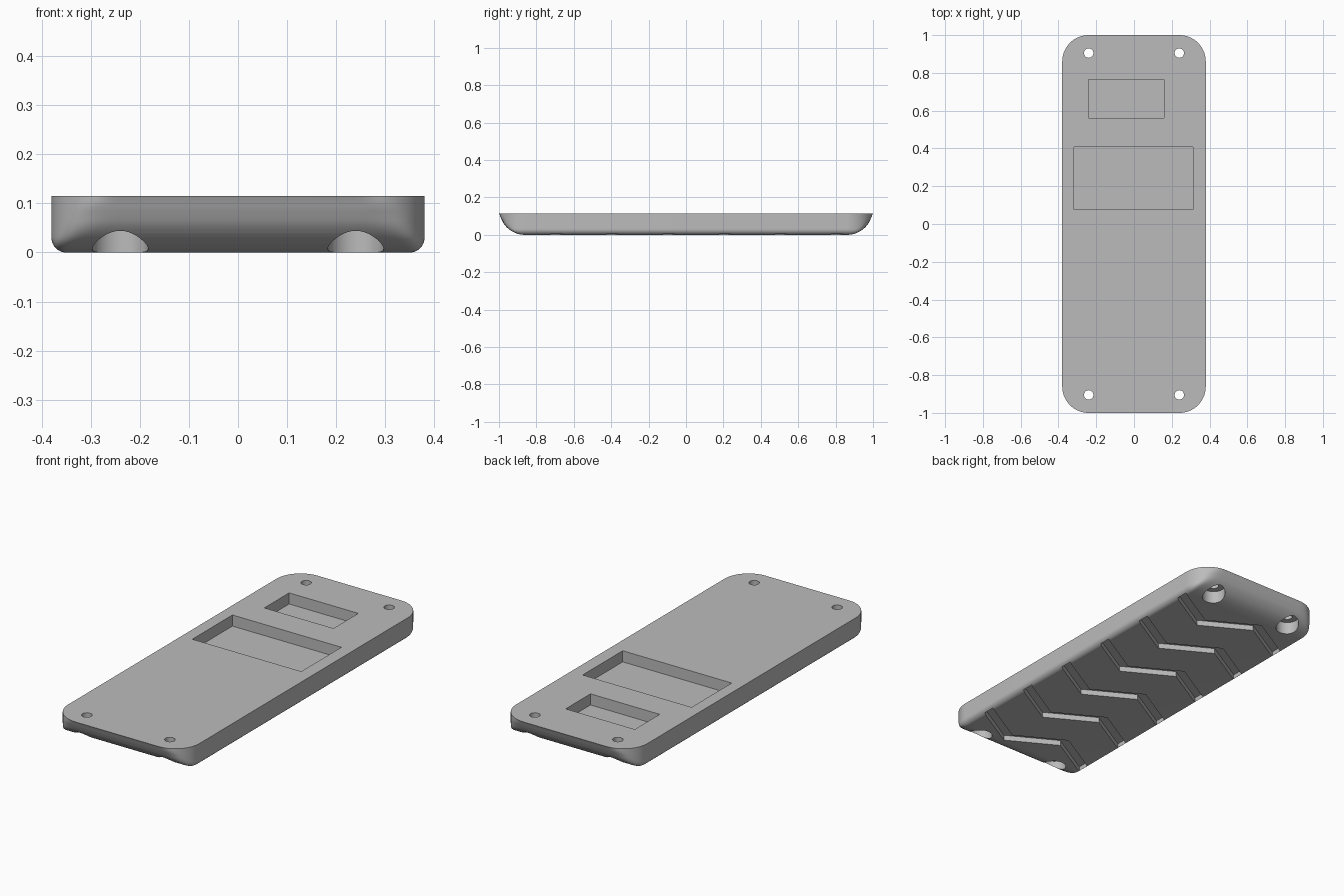
import bpy, bmesh, math

if "Cube" in bpy.data.objects:
    bpy.data.objects.remove(bpy.data.objects["Cube"], do_unlink=True)

HALF_W, HEIGHT, R, FILLET = 0.38, 0.115, 0.14, 0.03

grey = bpy.data.materials.new("plain_grey")
grey.use_nodes = True
colour = (0.5, 0.5, 0.5, 1)
grey.diffuse_color = colour
grey.node_tree.nodes["Principled BSDF"].inputs["Base Color"].default_value = colour


def make_object(name, bm):
    bmesh.ops.recalc_face_normals(bm, faces=bm.faces)
    mesh = bpy.data.meshes.new(name)
    bm.to_mesh(mesh)
    bm.free()
    obj = bpy.data.objects.new(name, mesh)
    mesh.materials.append(grey)
    bpy.context.collection.objects.link(obj)
    return obj


def loft(bm, rings):
    """Skin closed rings of points and cap both ends."""
    rows = [[bm.verts.new(p) for p in ring] for ring in rings]
    n = len(rows[0])
    for a, b in zip(rows, rows[1:]):
        for i in range(n):
            j = (i + 1) % n
            bm.faces.new((a[i], a[j], b[j], b[i]))
    bm.faces.new(rows[0][::-1])
    bm.faces.new(rows[-1])


def prism(bm, outline, z0, z1):
    loft(bm, [[(x, y, z) for x, y in outline] for z in (z0, z1)])


def soft_min(a, b, k):
    if k < 1e-5:
        return min(a, b)
    h = max(k - abs(a - b), 0) / k
    return min(a, b) - h * h * k / 4


def body_ring(z):
    """Rounded outline, pulled in at the ends and sides near the bottom."""
    length = 1 - R + math.sqrt(R * R - (R - z) ** 2)
    if z > HEIGHT - 1e-4:
        length = 1
    d = max(FILLET - z, 0)
    width = HALF_W - FILLET + math.sqrt(FILLET ** 2 - d * d)
    corner = []
    for i in range(19):
        t = math.pi / 2 * i / 18
        x = width - R + R * math.cos(t)
        y = soft_min(1 - R + R * math.sin(t), length, min(0.03, 2 * (1 - length)))
        corner.append((x, y))
    half = corner + [(-x, y) for x, y in reversed(corner)]
    return [(x, y, z) for x, y in half] + [(-x, -y, z) for x, y in half]


# Body slab with rolled-under ends
STEPS = 18
top_angle = math.acos(1 - HEIGHT / R)
bm = bmesh.new()
loft(bm, [body_ring(R * (1 - math.cos(top_angle * i / STEPS))) for i in range(STEPS + 1)])
body = make_object("body", bm)


def cut(name, bm):
    cutter = make_object(name, bm)
    cutter.hide_render = True
    mod = body.modifiers.new(name, "BOOLEAN")
    mod.operation, mod.solver, mod.object = "DIFFERENCE", "EXACT", cutter
    bpy.context.view_layer.objects.active = body
    bpy.ops.object.modifier_apply(modifier=name)
    bpy.data.objects.remove(cutter, do_unlink=True)


# Two rectangular pockets in the top
bm = bmesh.new()
for x0, x1, y0, y1 in ((-0.24, 0.16, 0.56, 0.765), (-0.318, 0.312, 0.077, 0.408)):
    prism(bm, [(x0, y0), (x1, y0), (x1, y1), (x0, y1)], HEIGHT - 0.058, HEIGHT + 0.1)
cut("pocket_cutter", bm)

# Zigzag grip grooves in the underside
bm = bmesh.new()
END, BEND, AMP, HALF_GROOVE = 0.367, 0.125, 0.07, 0.032
zigzag = [(END, AMP), (BEND, -AMP), (-BEND, AMP), (-END, -AMP)]
for k in range(6):
    yc = 0.74 - 0.3 * k
    outline = [(x, yc + y + HALF_GROOVE) for x, y in zigzag]
    outline += [(x, yc + y - HALF_GROOVE) for x, y in reversed(zigzag)]
    prism(bm, outline, -0.1, 0.028)
cut("groove_cutter", bm)


# Screw holes with wide recesses from below
def circle(cx, cy, r, n=40):
    return [(cx + r * math.cos(2 * math.pi * i / n), cy + r * math.sin(2 * math.pi * i / n))
            for i in range(n)]


for name, r, z1 in (("recess_cutter", 0.057, 0.065), ("hole_cutter", 0.025, 0.2)):
    bm = bmesh.new()
    for sx in (-1, 1):
        for sy in (-1, 1):
            prism(bm, circle(sx * 0.24, sy * 0.905, r), -0.1, z1)
    cut(name, bm)

bpy.ops.object.select_all(action="DESELECT")
body.select_set(True)
bpy.context.view_layer.objects.active = body
bpy.ops.object.shade_smooth_by_angle(angle=math.radians(30))
